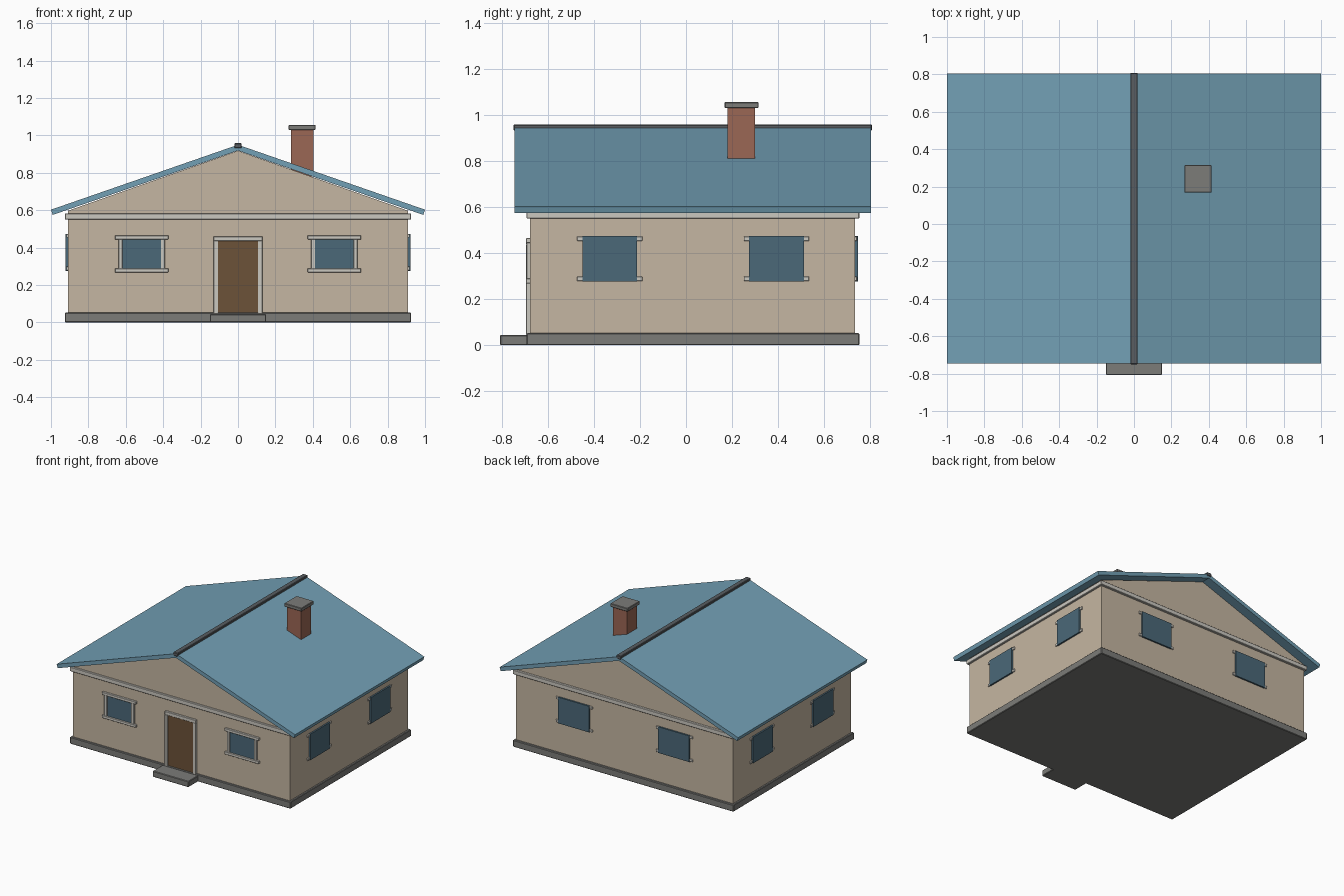
import bpy, bmesh

if "Cube" in bpy.data.objects:
    bpy.data.objects.remove(bpy.data.objects["Cube"])


def mat(name, r, g, b):
    m = bpy.data.materials.new(name)
    m.diffuse_color = (r, g, b, 1)
    m.use_nodes = True
    m.node_tree.nodes["Principled BSDF"].inputs["Base Color"].default_value = m.diffuse_color
    return m


TAN = mat("plaster", 0.56, 0.47, 0.36)
BLUE = mat("roofing", 0.17, 0.35, 0.46)
GLASS = mat("glass", 0.07, 0.14, 0.19)
WOOD = mat("wood", 0.15, 0.085, 0.04)
BRICK = mat("brick", 0.33, 0.135, 0.09)
TRIM = mat("trim", 0.6, 0.58, 0.53)
STONE = mat("stone", 0.2, 0.2, 0.19)
DARK = mat("ridge_metal", 0.1, 0.11, 0.12)


def finish(name, bm, material, bevel=0):
    bmesh.ops.recalc_face_normals(bm, faces=bm.faces)
    me = bpy.data.meshes.new(name)
    bm.to_mesh(me)
    bm.free()
    me.materials.append(material)
    ob = bpy.data.objects.new(name, me)
    bpy.context.collection.objects.link(ob)
    if bevel:
        mod = ob.modifiers.new("bevel", 'BEVEL')
        mod.width = bevel
        mod.segments = 1
    return ob


def box(name, xr, yr, zr, material, bevel=0):
    """Box from the (min, max) range on each axis."""
    bm = bmesh.new()
    bmesh.ops.create_cube(bm, size=1)
    for v in bm.verts:
        v.co = [(r[0] + r[1]) / 2 + c * (r[1] - r[0])
                for r, c in zip((xr, yr, zr), v.co)]
    return finish(name, bm, material, bevel)


def prism(name, profile, y0, y1, material):
    """Extrude an xz profile along y."""
    bm = bmesh.new()
    face = bm.faces.new([bm.verts.new((x, y0, z)) for x, z in profile])
    new = bmesh.ops.extrude_face_region(bm, geom=[face])["geom"]
    bmesh.ops.translate(bm, vec=(0, y1 - y0, 0),
                        verts=[v for v in new if isinstance(v, bmesh.types.BMVert)])
    return finish(name, bm, material)


W, F, B = 0.91, -0.678, 0.735      # wall half width, front and back planes

# Base, walls with gables, eaves band
box("plinth", (-0.925, 0.925), (-0.693, 0.753), (0, 0.052), STONE, 0.004)
box("front_step", (-0.15, 0.15), (-0.808, -0.68), (0, 0.045), STONE, 0.004)
prism("walls", [(-W, 0.04), (W, 0.04), (W, 0.597), (0, 0.918), (-W, 0.597)], F, B, TAN)
box("eaves_band", (-0.925, 0.925), (-0.693, 0.753), (0.55, 0.583), TRIM, 0.003)

# Roof, ridge cap
prism("roof", [(-1, 0.603), (0, 0.95), (1, 0.603), (0.991, 0.575), (0, 0.919),
               (-0.991, 0.575)], -0.745, 0.804, BLUE)
box("ridge_cap", (-0.02, 0.02), (-0.75, 0.808), (0.932, 0.959), DARK, 0.004)

# Chimney
box("chimney", (0.283, 0.403), (0.18, 0.30), (0.78, 1.03), BRICK)
box("chimney_cap", (0.27, 0.415), (0.168, 0.315), (1.03, 1.056), STONE, 0.003)

# Door with frame
box("door", (-0.108, 0.108), (-0.687, -0.67), (0.05, 0.437), WOOD)
for s in (-1, 1):
    box("door_jamb", sorted((s * 0.106, s * 0.13)), (-0.694, -0.67), (0.045, 0.437), TRIM, 0.002)
box("door_lintel", (-0.13, 0.13), (-0.694, -0.67), (0.435, 0.46), TRIM, 0.002)

# Front windows: framed, glass set back
for s in (-1, 1):
    c = s * 0.515
    box("front_glass", (c - 0.105, c + 0.105), (-0.684, -0.67), (0.28, 0.45), GLASS)
    for z in (0.268, 0.444):
        box("front_window_bar", (c - 0.143, c + 0.143), (-0.694, -0.67), (z, z + 0.021), TRIM, 0.002)
    for t in (-1, 1):
        x = c + t * 0.113
        box("front_window_side", (x - 0.011, x + 0.011), (-0.692, -0.67), (0.285, 0.447), TRIM, 0.002)

# Back and side windows: glass stands proud of the head and sill bars
BARS = (0.278, 0.453)
for s in (-1, 1):
    c = s * 0.42
    box("back_glass", (c - 0.13, c + 0.13), (B - 0.01, 0.747), (0.276, 0.474), GLASS)
    for z in BARS:
        box("back_window_bar", (c - 0.153, c + 0.153), (B - 0.01, 0.743), (z, z + 0.02), TRIM, 0.002)
    for c in (-0.331, 0.393):
        box("side_glass", sorted((s * 0.90, s * 0.922)), (c - 0.119, c + 0.119), (0.276, 0.474), GLASS)
        for z in BARS:
            box("side_window_bar", sorted((s * 0.90, s * 0.918)), (c - 0.142, c + 0.142),
                (z, z + 0.02), TRIM, 0.002)
